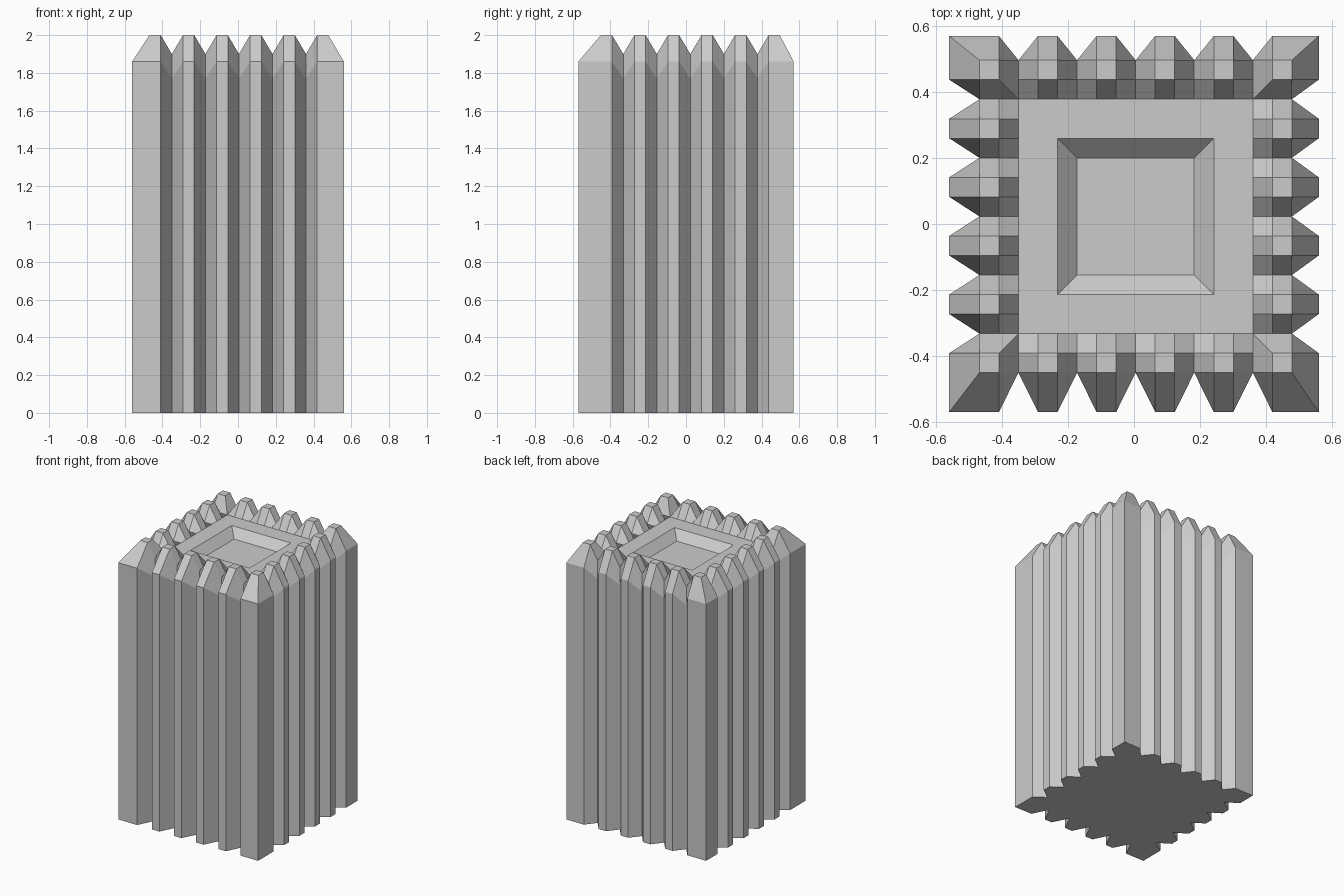
import bpy
import bmesh

cube = bpy.data.objects.get("Cube")
if cube:
    bpy.data.objects.remove(cube, do_unlink=True)

STEP = 0.0592             # module shared by ribs, rim and recess
CX, CY = 0.005, 0.023     # centre of the top layout
HALF_X, HALF_Y = 0.56, 0.57
PEAK, NOTCH = 2.0, 1.9
SHOULDER, GROOVE_TOP = 1.86, 1.77
RECESS_FLOOR = 1.84


def rect(n):
    """Rectangle n modules out from the layout centre."""
    return (CX - n * STEP, CY - n * STEP, CX + n * STEP, CY + n * STEP)


OUTER = (-HALF_X, -HALF_Y, HALF_X, HALF_Y)
CREST_OUT, CREST_IN, RIM = rect(8), rect(7), rect(6)


def stations(centre):
    """Rib edges and valleys along one side: (position, is_valley)."""
    return [(centre + (3 * k + j) * STEP, j == 0)
            for k in range(-2, 3) for j in (-1, 0, 1)]


def side_points(side, box, valley_box, z, valley_z):
    """Points on one side of a ring, counterclockwise, from its first corner."""
    along = side % 2
    marks = stations((CX, CY)[along])
    if side > 1:
        marks = marks[::-1]
    start = box[along] if side < 2 else box[along + 2]
    points = []
    for t, valley in [(start, False)] + marks:
        b = valley_box if valley else box
        t = min(max(t, box[along]), box[along + 2])
        across = (b[1], b[2], b[3], b[0])[side]
        height = valley_z if valley else z
        points.append((t, across, height) if along == 0 else (across, t, height))
    return points


def ring(*args):
    return [p for side in range(4) for p in side_points(side, *args)]


def corners(box, z):
    x0, y0, x1, y1 = box
    return [(x0, y0, z), (x1, y0, z), (x1, y1, z), (x0, y1, z)]


bm = bmesh.new()
shared = {}


def add_face(points):
    """Add a face, merging points that coincide."""
    verts = []
    for p in points:
        key = tuple(round(c, 4) for c in p)
        if key not in shared:
            shared[key] = bm.verts.new(p)
        if shared[key] not in verts:
            verts.append(shared[key])
    if len(verts) > 2:
        bm.faces.new(verts)


def bridge(lower, upper):
    n = len(lower)
    for i in range(n):
        j = (i + 1) % n
        add_face([lower[i], lower[j], upper[j], upper[i]])


# Fluted shaft, tapered rib tips, flat crests and inner slopes
rings = [
    ring(OUTER, CREST_OUT, 0, 0),
    ring(OUTER, CREST_OUT, SHOULDER, GROOVE_TOP),
    ring(CREST_OUT, CREST_OUT, PEAK, NOTCH),
    ring(CREST_IN, CREST_IN, PEAK, NOTCH),
    ring(RIM, RIM, NOTCH, NOTCH),
]
for lower, upper in zip(rings, rings[1:]):
    bridge(lower, upper)
add_face(rings[0][::-1])

# Flat border around the recess
opening = corners(rect(4), NOTCH)
rim_corners = corners(RIM, NOTCH)
for side in range(4):
    nxt = (side + 1) % 4
    edge = side_points(side, RIM, RIM, NOTCH, NOTCH)
    add_face(edge + [rim_corners[nxt], opening[nxt], opening[side]])

# Sunken recess with sloping walls
floor = corners(rect(3), RECESS_FLOOR)
bridge(opening, floor)
add_face(floor)

bmesh.ops.recalc_face_normals(bm, faces=bm.faces[:])
mesh = bpy.data.meshes.new("fluted_pillar")
bm.to_mesh(mesh)
bm.free()

# Single stone grey
stone = bpy.data.materials.new("stone_grey")
stone.use_nodes = True
colour = (0.6, 0.6, 0.6, 1)
stone.diffuse_color = colour
for node in stone.node_tree.nodes:
    if node.type == "BSDF_PRINCIPLED":
        node.inputs["Base Color"].default_value = colour
mesh.materials.append(stone)

pillar = bpy.data.objects.new("fluted_pillar", mesh)
bpy.context.collection.objects.link(pillar)
